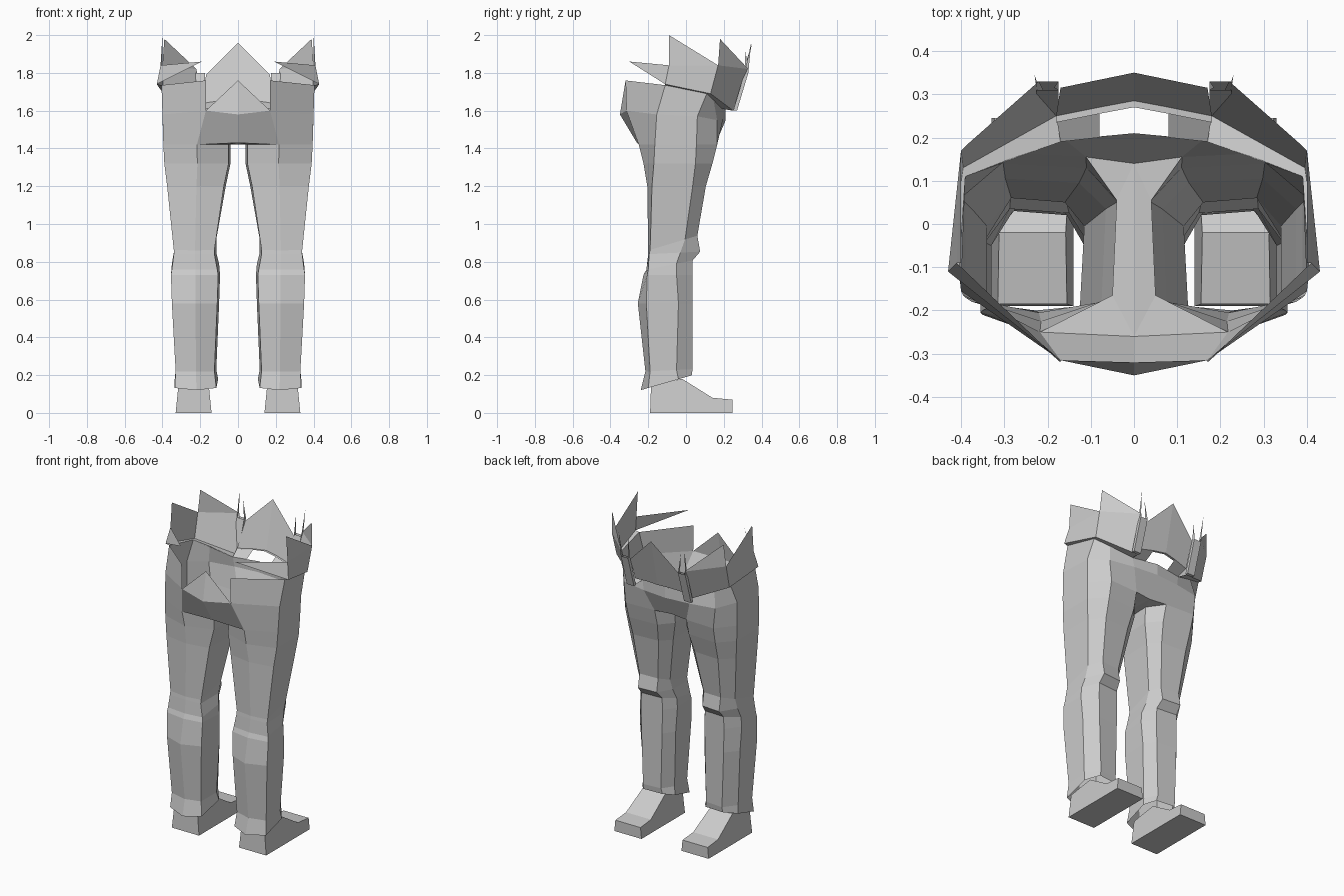
import bpy
import bmesh
from mathutils import Vector

cube = bpy.data.objects.get("Cube")
if cube:
    bpy.data.objects.remove(cube, do_unlink=True)

grey = bpy.data.materials.new("plain_grey")
grey.use_nodes = True
grey.diffuse_color = (0.6, 0.6, 0.6, 1)
grey.node_tree.nodes["Principled BSDF"].inputs["Base Color"].default_value = (0.6, 0.6, 0.6, 1)


def finish(name, bm):
    """Turn a half model into a flat shaded object mirrored across x."""
    bmesh.ops.remove_doubles(bm, verts=bm.verts[:], dist=0.0005)
    bmesh.ops.recalc_face_normals(bm, faces=bm.faces[:])
    mesh = bpy.data.meshes.new(name)
    bm.to_mesh(mesh)
    bm.free()
    mesh.materials.append(grey)
    obj = bpy.data.objects.new(name, mesh)
    bpy.context.scene.collection.objects.link(obj)
    mirror = obj.modifiers.new("mirror", "MIRROR")
    mirror.use_axis[0] = True
    mirror.merge_threshold = 0.001
    return obj


def add_face(bm, *points):
    return bm.faces.new([bm.verts.new(p) for p in points])


def bridge(bm, lower, upper, closed=False):
    """Join two rows of points with quads."""
    count = len(lower)
    for i in range(count if closed else count - 1):
        j = (i + 1) % count
        add_face(bm, lower[i], lower[j], upper[j], upper[i])


def leg_ring(height, slope, inner, outer, back, side_back, side_front, front):
    """Seven sided leg section, starting at the back and running round the outside."""
    middle, width = (inner + outer) / 2, outer - inner
    outline = [(middle, back), (outer, side_back), (outer, side_front),
               (middle + 0.25 * width, front), (middle - 0.3 * width, front - 0.01),
               (inner, side_front), (inner + 0.01, side_back)]
    return [Vector((x, y, height + slope * y)) for x, y in outline]


# Trouser legs, from the flared hem up to the crotch
rings = [leg_ring(*values) for values in (
    (0.19, 0.29, 0.105, 0.335, -0.24, -0.20, -0.04, 0.03),
    (0.23, 0.05, 0.115, 0.33, -0.215, -0.19, -0.05, 0.035),
    (0.58, 0, 0.10, 0.35, -0.255, -0.21, -0.04, 0.035),
    (0.73, 0, 0.095, 0.355, -0.225, -0.205, -0.05, 0.035),
    (0.80, 0.2, 0.10, 0.35, -0.21, -0.20, -0.05, 0.035),
    (0.85, 0.05, 0.115, 0.34, -0.20, -0.195, -0.03, 0.075),
    (0.92, 0.3, 0.115, 0.34, -0.20, -0.19, -0.005, 0.06),
    (1.20, 0, 0.065, 0.375, -0.205, -0.18, 0.035, 0.105),
    (1.32, 0, 0.04, 0.39, -0.225, -0.17, 0.05, 0.14),
    (1.42, 0, 0.04, 0.395, -0.25, -0.165, 0.055, 0.165),
)]
bm = bmesh.new()
for lower, upper in zip(rings, rings[1:]):
    bridge(bm, lower, upper, closed=True)

# Crotch floor between the legs
top = rings[-1]
crotch_back, crotch_front = Vector((0, -0.26, 1.43)), Vector((0, 0.14, 1.42))
add_face(bm, crotch_back, top[6], top[5], crotch_front)
add_face(bm, crotch_back, top[0], top[6])
add_face(bm, crotch_front, top[5], top[4])

# Hips, open at the waist
hip_low = [crotch_back] + top[:5] + [crotch_front]
hip_mid = [Vector(p) for p in (
    (0, -0.35, 1.58), (0.17, -0.315, 1.60), (0.40, -0.155, 1.58), (0.40, 0.06, 1.57),
    (0.32, 0.165, 1.55), (0.16, 0.195, 1.55), (0, 0.21, 1.55))]
rim = [Vector(p) for p in (
    (0, -0.32, 1.76), (0.17, -0.32, 1.76), (0.405, -0.11, 1.735), (0.39, 0.11, 1.69),
    (0.30, 0.145, 1.66), (0.17, 0.19, 1.61), (0, 0.21, 1.62))]
bridge(bm, hip_low, hip_mid)
bridge(bm, hip_mid[1:], rim[1:])
add_face(bm, hip_mid[0], hip_mid[1], rim[0])
finish("trousers", bm)

# Torn side waistband: pointed panels, a long tip and the ledge under them
bm = bmesh.new()
low_back, low_side, low_front = (0.43, -0.11, 1.74), (0.395, 0.13, 1.69), (0.18, 0.25, 1.60)
notch_back, notch_side, notch_front = (0.41, -0.09, 1.84), (0.40, 0.17, 1.84), (0.22, 0.33, 1.82)
add_face(bm, low_back, low_side, notch_side, notch_back)
add_face(bm, low_side, low_front, notch_front, notch_side)
add_face(bm, notch_back, notch_side, (0.40, -0.09, 2.0))
add_face(bm, notch_side, notch_front, (0.39, 0.18, 1.98))
add_face(bm, low_back, notch_back, (0.19, -0.30, 1.86))
bridge(bm, [low_back, low_side, low_front], [rim[2], rim[3], rim[5]])
finish("side_waistband", bm)

# Front waistband with one central point and a narrow gap below it
bm = bmesh.new()
band_low = [(0, 0.285, 1.66), (0.08, 0.27, 1.655), (0.18, 0.25, 1.64)]
add_face(bm, *band_low, (0.17, 0.315, 1.79), (0, 0.35, 1.96))
bridge(bm, band_low[1:], [(0.08, 0.20, 1.615), rim[5]])
bridge(bm, band_low, [(x, y - 0.015, z) for x, y, z in band_low])
finish("front_waistband", bm)

# Belt loops with two thin splinters
bm = bmesh.new()
loop_low = [(0.175, 0.25, 1.6), (0.225, 0.25, 1.6), (0.225, 0.27, 1.6), (0.175, 0.27, 1.6)]
loop_high = [(x, y + 0.06, z + 0.2) for x, y, z in loop_low]
bridge(bm, loop_low, loop_high, closed=True)
add_face(bm, *loop_low)
add_face(bm, loop_high[0], loop_high[3], (0.185, 0.315, 1.92))
add_face(bm, loop_high[1], loop_high[2], (0.23, 0.345, 1.96))
finish("belt_loop", bm)

# Shoes: a side profile swept across, narrower at the top
bm = bmesh.new()
profile = [(-0.19, 0), (0.245, 0), (0.245, 0.07), (0.14, 0.08), (-0.02, 0.18), (-0.185, 0.15)]
sides = []
for edge, lean in ((0.14, 1), (0.33, -1)):
    sides.append([(edge + lean * 0.1 * z, y, z) for y, z in profile])
bridge(bm, sides[0], sides[1], closed=True)
for side in sides:
    add_face(bm, *side)
finish("shoe", bm)
